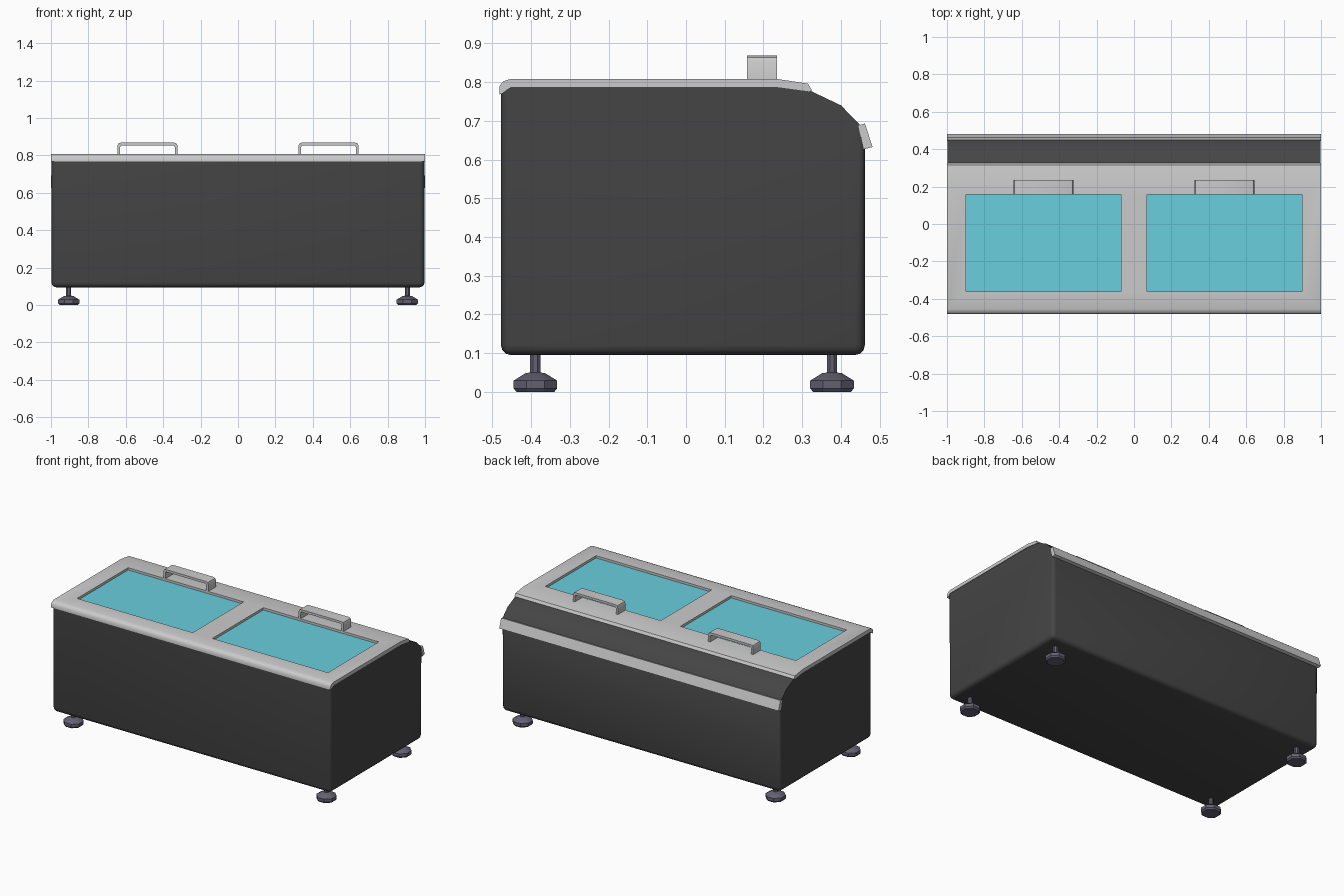
import bpy, bmesh, math
from mathutils import Matrix

if "Cube" in bpy.data.objects:
    bpy.data.objects.remove(bpy.data.objects["Cube"])


def material(name, rgb):
    m = bpy.data.materials.new(name)
    m.diffuse_color = (*rgb, 1)
    m.use_nodes = True
    m.node_tree.nodes["Principled BSDF"].inputs["Base Color"].default_value = m.diffuse_color
    return m


DARK = material("dark_panel", (0.06, 0.06, 0.06))
GLASS = material("blue_glass", (0.14, 0.62, 0.73))
SLATE = material("slate_metal", (0.13, 0.12, 0.17))


def finish(bm, name, mat=None, angle=35):
    bmesh.ops.recalc_face_normals(bm, faces=bm.faces)
    me = bpy.data.meshes.new(name)
    bm.to_mesh(me)
    bm.free()
    ob = bpy.data.objects.new(name, me)
    bpy.context.collection.objects.link(ob)
    if mat:
        me.materials.append(mat)
    bpy.ops.object.select_all(action='DESELECT')
    ob.select_set(True)
    bpy.context.view_layer.objects.active = ob
    if angle:
        bpy.ops.object.shade_smooth_by_angle(angle=math.radians(angle))
    return ob


def extrude(points, vector):
    """Solid made by sweeping a closed 3D outline along a vector."""
    bm = bmesh.new()
    face = bm.faces.new([bm.verts.new(p) for p in points])
    out = bmesh.ops.extrude_face_region(bm, geom=[face])
    moved = [v for v in out["geom"] if isinstance(v, bmesh.types.BMVert)]
    bmesh.ops.translate(bm, verts=moved, vec=vector)
    bmesh.ops.recalc_face_normals(bm, faces=bm.faces)
    return bm


def extrude_x(profile, half):
    return extrude([(-half, y, z) for y, z in profile], (2 * half, 0, 0))


def box(x0, x1, y0, y1, z0, z1):
    return extrude([(x0, y0, z0), (x1, y0, z0), (x1, y1, z0), (x0, y1, z0)], (0, 0, z1 - z0))


# Cabinet with a curved upper back, rounded bottom and upright edges
bm = extrude_x([(-0.478, 0.095), (-0.478, 0.775), (-0.455, 0.79), (0.235, 0.79), (0.32, 0.778),
                (0.4, 0.74), (0.447, 0.692), (0.462, 0.665), (0.462, 0.095)], 0.997)
edges = []
for e in bm.edges:
    a, b = (v.co for v in e.verts)
    upright = abs(a.z - b.z) > 0.3
    bottom = max(a.z, b.z) < 0.1
    if upright or bottom:
        edges.append(e)
bmesh.ops.bevel(bm, geom=edges, offset=0.026, segments=3, profile=0.5, affect='EDGES')
finish(bm, "cabinet_body", DARK)

# Lid frame wrapping over the front edge, with two window openings
lid = finish(extrude_x([(-0.482, 0.768), (-0.482, 0.789), (-0.472, 0.802), (-0.453, 0.808),
                        (0.235, 0.808), (0.315, 0.796), (0.325, 0.779), (0.318, 0.776),
                        (0.235, 0.787), (-0.453, 0.787), (-0.474, 0.77)], 1.0),
             "lid_frame", angle=None)
for s in (-1, 1):
    x0, x1 = sorted((s * 0.07, s * 0.897))
    cutter = finish(box(x0, x1, -0.362, 0.158, 0.7, 0.9), "window_cutter", angle=None)
    cutter.hide_render = True
    bpy.context.view_layer.objects.active = lid
    mod = lid.modifiers.new("opening", 'BOOLEAN')
    mod.operation = 'DIFFERENCE'
    mod.solver = 'EXACT'
    mod.object = cutter
    bpy.ops.object.modifier_apply(modifier=mod.name)
    bpy.data.objects.remove(cutter)
bpy.ops.object.select_all(action='DESELECT')
lid.select_set(True)
bpy.ops.object.shade_smooth_by_angle(angle=math.radians(40))

# Glass panes and handles, one of each per side
for s, side in ((-1, "left"), (1, "right")):
    x0, x1 = sorted((s * 0.068, s * 0.899))
    finish(box(x0, x1, -0.364, 0.16, 0.786, 0.793), side + "_glass_pane", GLASS, None)

    def arch(hw, top, c):
        half = [(hw, 0.797), (hw, top - c), (hw - c * 0.3, top - c * 0.3), (hw - c, top)]
        return half + [(-x, z) for x, z in reversed(half)]
    outline = arch(0.161, 0.868, 0.016) + arch(0.146, 0.853, 0.008)[::-1]
    finish(extrude([(s * 0.484 + x, 0.158, z) for x, z in outline], (0, 0.077, 0)),
           side + "_handle")

# Slanted trim rail along the back
finish(extrude_x([(0.445, 0.688), (0.462, 0.693), (0.482, 0.632), (0.458, 0.626)], 0.999),
       "back_rail")

# Four octagonal levelling feet with thin stems
FOOT = [(0.053, 0.003), (0.061, 0.009), (0.061, 0.029), (0.028, 0.048), (0.0145, 0.05), (0.0145, 0.11)]
for x, sx in ((-0.905, "left"), (0.905, "right")):
    for y, sy in ((-0.389, "front"), (0.377, "back")):
        bm = bmesh.new()
        rings = []
        for r, z in [(0.053, 0.0)] + FOOT[1:]:
            rings.append([bm.verts.new((x + r * math.cos(math.radians(22.5 + 45 * i)),
                                        y + r * math.sin(math.radians(22.5 + 45 * i)), z))
                          for i in range(8)])
        for a, b in zip(rings, rings[1:]):
            for i in range(8):
                j = (i + 1) % 8
                bm.faces.new((a[i], a[j], b[j], b[i]))
        bm.faces.new(rings[0])
        bm.faces.new(rings[-1])
        finish(bm, f"{sy}_{sx}_foot", SLATE, 25)
